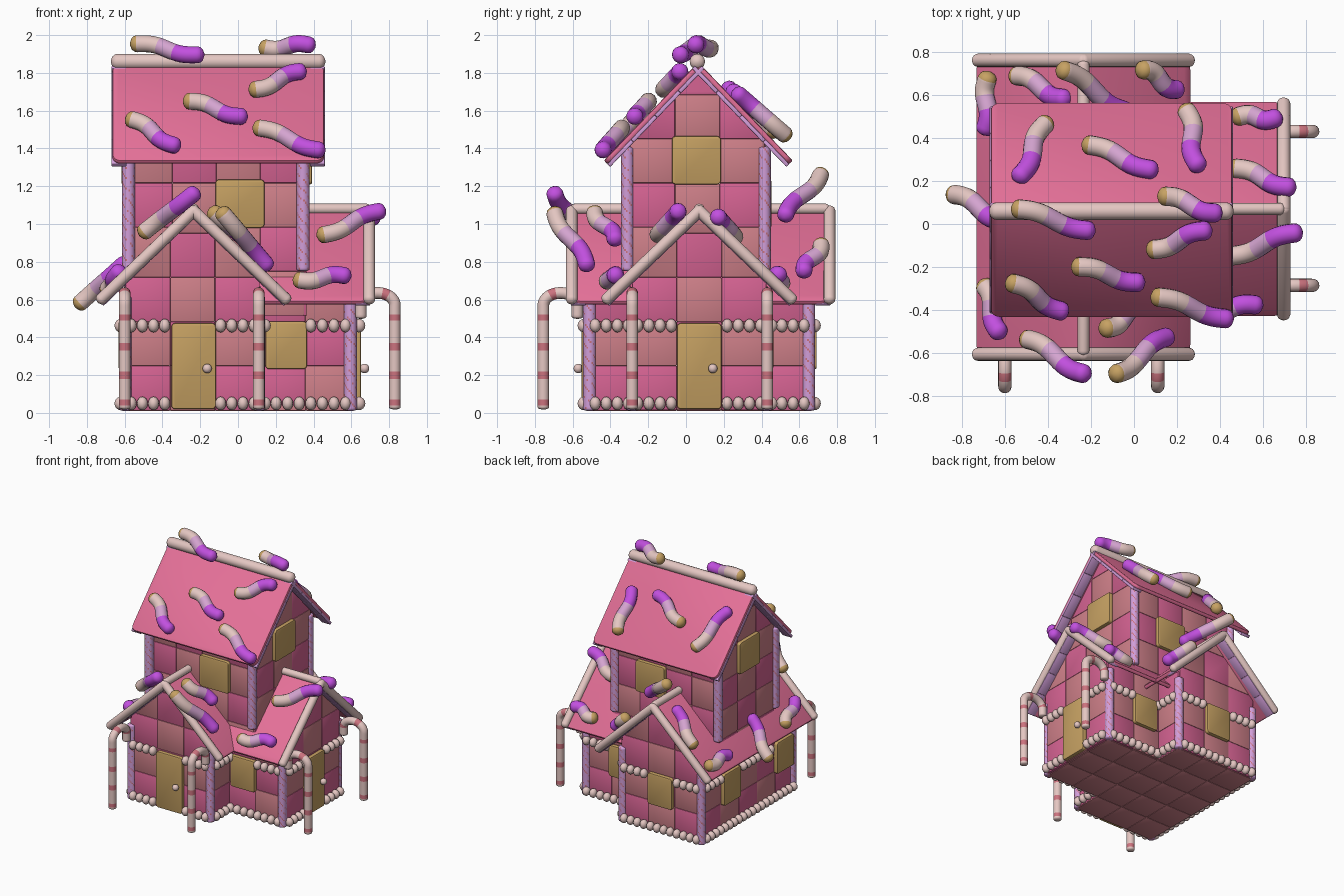
import bpy, bmesh, math, random
from mathutils import Vector, Matrix

if "Cube" in bpy.data.objects:
    bpy.data.objects.remove(bpy.data.objects["Cube"])
random.seed(4)

def mat(name, *rgb):
    m = bpy.data.materials.new(name)
    m.diffuse_color = (*rgb, 1)
    m.use_nodes = True
    m.node_tree.nodes["Principled BSDF"].inputs["Base Color"].default_value = m.diffuse_color
    return m

ROOF = mat("roof pink", .77, .16, .31)
PINK = mat("wall pink", .67, .125, .29)
DUSTY = mat("dusty pink", .62, .215, .25)
GOLD = mat("gold biscuit", .57, .36, .125)
CREAM = mat("cream", .78, .57, .54)
LILAC = mat("lilac", .64, .34, .69)
GUMMY = mat("gummy mauve", .66, .37, .63)
PURPLE = mat("purple", .54, .08, .74)
STRIPE = mat("stripe red", .60, .17, .21)

def finish(name, bm, mats, M=Matrix()):
    bmesh.ops.recalc_face_normals(bm, faces=bm.faces)
    me = bpy.data.meshes.new(name)
    bm.to_mesh(me)
    bm.free()
    me.transform(M)
    for m in mats:
        me.materials.append(m)
    ob = bpy.data.objects.new(name, me)
    bpy.context.collection.objects.link(ob)
    bpy.ops.object.select_all(action='DESELECT')
    bpy.context.view_layer.objects.active = ob
    ob.select_set(True)
    bpy.ops.object.shade_smooth_by_angle(angle=math.radians(40))
    return ob

def add_box(bm, c, size, bevel=.008, mi=0, rnd=0, axis=2):
    """Bevelled box; rnd rounds the four corners along the axis first."""
    b = bmesh.new()
    bmesh.ops.create_cube(b, size=1, matrix=Matrix.Translation(c) @ Matrix.Diagonal((*size, 1)))
    if rnd:
        es = [e for e in b.edges if abs(e.verts[0].co[axis] - e.verts[1].co[axis]) > size[axis] * .9]
        bmesh.ops.bevel(b, geom=es, offset=rnd, segments=5, affect='EDGES', profile=.5)
        es = [e for e in b.edges if abs(e.verts[0].co[axis] - e.verts[1].co[axis]) < 1e-5]
    else:
        es = b.edges[:]
    bmesh.ops.bevel(b, geom=es, offset=bevel, segments=2, affect='EDGES', profile=.5)
    for f in b.faces:
        f.material_index = mi
    tmp = bpy.data.meshes.new("tmp")
    b.to_mesh(tmp)
    b.free()
    bm.from_mesh(tmp)
    bpy.data.meshes.remove(tmp)

def tube(name, path, r, mats, pick=lambda s, t, k: 0, sides=14, cap=.8):
    """Round tube with domed ends; pick gives the material from length, fraction, side."""
    P = [Vector(p) for p in path]
    T = [(P[min(i + 1, len(P) - 1)] - P[max(i - 1, 0)]).normalized() for i in range(len(P))]
    S = [0]
    for a, b in zip(P, P[1:]):
        S.append(S[-1] + (b - a).length)
    side = T[0].orthogonal().normalized()
    rings = []
    angs = [math.radians(a) for a in (80, 50, 25)]
    for i, (p, t) in enumerate(zip(P, T)):
        if i:
            side = T[i - 1].rotation_difference(t) @ side
        R = [(p, r, S[i])]
        if i == 0:
            R = [(p - t * r * cap * math.sin(a), r * math.cos(a), 0) for a in angs] + R
        if i == len(P) - 1:
            R += [(p + t * r * cap * math.sin(a), r * math.cos(a), S[i]) for a in reversed(angs)]
        rings += [(c, q, s, side.copy(), t.cross(side)) for c, q, s in R]
    bm = bmesh.new()
    V = [[bm.verts.new(c + q * (math.cos(k * math.tau / sides) * u + math.sin(k * math.tau / sides) * v))
          for k in range(sides)] for c, q, s, u, v in rings]
    for i in range(len(V) - 1):
        s = (rings[i][2] + rings[i + 1][2]) / 2
        for k in range(sides):
            n = (k + 1) % sides
            bm.faces.new((V[i][k], V[i][n], V[i + 1][n], V[i + 1][k])).material_index = pick(s, s / S[-1], k)
    bm.faces.new(V[0]).material_index = pick(0, 0, 0)
    bm.faces.new(V[-1]).material_index = pick(S[-1], 1, 0)
    return finish(name, bm, mats)

def line(a, b, n=2):
    return [Vector(a).lerp(Vector(b), i / (n - 1)) for i in range(n)]

H = .234                                   # tile height

def frame(x, y, deg):
    return Matrix.Translation((x, y, 0)) @ Matrix.Rotation(math.radians(deg), 4, 'Z')

def wall(name, F, width, n, z0, rows, top=None, gable=None):
    """Chequered biscuit tiles; local x runs along the wall, local -y faces out."""
    bm, w = bmesh.new(), width / n
    for i in range(n):
        for j in range(rows):
            add_box(bm, ((i + .5) * w, .012, z0 + (j + .5) * H), (w, .05, H), .005, (i + j) % 2)
    cuts = [((0, 0, top), (0, 0, 1))] if top else []
    if gable:
        cuts += [((width / 2, 0, gable[0]), (s * gable[1], 0, 1)) for s in (1, -1)]
    for co, no in cuts:
        bmesh.ops.bisect_plane(bm, geom=bm.verts[:] + bm.edges[:] + bm.faces[:],
                               plane_co=co, plane_no=Vector(no).normalized(), clear_outer=True)
    finish(name, bm, [PINK, DUSTY], F)

def opening(name, F, u, z0, z1, w=.235):
    bm = bmesh.new()
    add_box(bm, (u, -.022, (z0 + z1) / 2), (w, .04, z1 - z0), .008, 0, .02, 1)
    finish(name, bm, [GOLD], F)

def beads(name, F, width, z, skip):
    """Row of icing drops, leaving out the span of a door or window."""
    bm, n = bmesh.new(), max(2, round(width / .058))
    for i in range(n):
        u = (i + .5) * width / n
        if any(abs(u - c) < .125 for c in skip):
            continue
        M = Matrix.Translation((u, -.03, z)) @ Matrix.Diagonal((.029, .034, .036, 1))
        bmesh.ops.create_uvsphere(bm, u_segments=12, v_segments=8, radius=1, matrix=M)
    finish(name, bm, [CREAM], F)

# lower storey: frame, width, tiles, gable?, doors, windows
G = (1.05, .96)
lower = [("front_gable", frame(-.595, -.51, 0), .71, 3, 1, [.36], []),
         ("front_recess", frame(.11, -.27, 0), .49, 2, 0, [], [.145]),
         ("right_gable", frame(.61, -.285, 90), .71, 3, 1, [.355], []),
         ("front_return", frame(.11, -.51, 90), .235, 1, 0, [], []),
         ("back_return", frame(.11, .42, 90), .235, 1, 0, [], []),
         ("back_recess", frame(.61, .42, 180), .49, 2, 0, [], [.345]),
         ("back_gable", frame(.11, .65, 180), .71, 3, 1, [], [.355]),
         ("left_wall", frame(-.59, .65, -90), 1.17, 5, 0, [], [.35, 1.03])]
for nm, F, w, n, g, doors, wins in lower:
    wall(nm, F, w, n, .015, 5 if g else 3, None if g else .67, G if g else None)
    for u in doors:
        opening(nm + "_door", F, u, .02, .475)
        bm = bmesh.new()
        bmesh.ops.create_uvsphere(bm, u_segments=14, v_segments=10, radius=.025,
                                  matrix=Matrix.Translation((u + .072, -.06, .235)))
        finish(nm + "_door_knob", bm, [CREAM], F)
    for u in wins:
        opening(nm + "_window", F, u, .232, .485, .22)
    beads(nm + "_base_icing", F, w, .05, doors)
    beads(nm + "_upper_icing", F, w, .462, doors + wins)

# tiled floor
bm = bmesh.new()
for i in range(5):
    for j in range(5):
        if i < 3 or 0 < j < 4:
            add_box(bm, (-.6 + .24 * (i + .5), -.52 + .235 * (j + .5), .025), (.24, .235, .03), .005)
finish("floor", bm, [DUSTY])

# upper storey
UG = (1.82, 1.05)
for nm, F, w, n, g, u, z in [
        ("upper_front", frame(-.58, -.285, 0), .93, 4, 0, .59, .98),
        ("upper_right", frame(.35, -.295, 90), .71, 3, 1, .35, 1.21),
        ("upper_back", frame(.35, .41, 180), .93, 4, 0, .34, .98),
        ("upper_left", frame(-.575, .415, -90), .71, 3, 1, .36, 1.21)]:
    wall(nm, F, w, n, .515, 6 if g else 4, None if g else 1.43, UG if g else None)
    opening(nm + "_window", F, u, z, z + .255, .26)

# candy corner posts with fine broken spiral streaks
def post(name, x, y, z0, z1):
    tube(name, line((x, y, z0), (x, y, z1), 60), .034, [LILAC, STRIPE],
         lambda s, t, k: int((k + int(s * 110)) % 6 == 0 and random.random() < .75), 24, .3)

for i, (x, y) in enumerate([(-.595, -.51), (.11, -.51), (.595, -.28), (.595, .425), (.11, .65), (-.595, .65)]):
    post(f"corner_post_{i}", x, y, .02, .61)
for i, (x, y) in enumerate([(-.58, -.31), (.345, -.31), (-.58, .415), (.345, .415)]):
    post(f"upper_post_{i}", x, y, .76, 1.40)

# roofs: local x along the ridge
def roof(name, F, a, b, ridge, eave, half, rolls, ends):
    L = math.hypot(half, ridge - eave)
    ang = math.atan2(ridge - eave, half)
    for s in (1, -1):
        R = F @ Matrix.Translation(((a + b) / 2, 0, ridge)) @ Matrix.Rotation(-s * ang, 4, 'X')
        bm = bmesh.new()
        add_box(bm, (0, s * L / 2, -.014), (b - a - .01, L, .03), .01, 0, .045)
        finish(name + "_panel", bm, [ROOF], R)
        bm = bmesh.new()
        for e in ends:                      # biscuit trim under the gable edge
            for i in range(4):
                add_box(bm, (e * ((b - a) / 2 - .04), s * (i + .5) * L / 4, -.022 if rolls else -.036),
                        (.08, L / 4, .022), .005)
        finish(name + "_trim", bm, [LILAC], R)
        if rolls:
            for e in ends:
                x = (b if e > 0 else a) - e * .005
                tube(name + "_gable_roll", [F @ Vector((x, 0, ridge)), F @ Vector((x, s * (half - .01), eave + .012))], .031, [CREAM])

roof("front_wing_roof", frame(-.235, 0, 90), -.61, .765, 1.07, .59, .5, True, (1, -1))
roof("right_wing_roof", frame(0, .07, 0), -.235, .7, 1.07, .59, .5, True, (1,))
roof("upper_roof", frame(0, .065, 0), -.67, .46, 1.855, 1.335, .5, False, (1, -1))
tube("front_wing_ridge_roll", line((-.235, -.59, 1.08), (-.235, .74, 1.08)), .028, [CREAM])
tube("right_wing_ridge_roll", line((-.2, .07, 1.08), (.68, .07, 1.08)), .028, [CREAM])
tube("upper_ridge_roll", line((-.64, .06, 1.86), (.43, .06, 1.86)), .041, [CREAM])

# striped canes: d points away from the house
def cane(name, x, y, d):
    base, d = Vector((x, y, 0)), Vector(d)
    pts = line((x, y, .03), (x, y, .57), 55)
    for i in range(1, 25):
        a = math.pi * i / 24
        pts.append(base + d * (.09 * (math.cos(a) - 1)) + Vector((0, 0, .57 + .065 * math.sin(a))))
    pts += [pts[-1] - Vector((0, 0, .012 * i)) for i in range(1, 6)]
    tube(name, pts, .031, [CREAM, STRIPE], lambda s, t, k: int((s - .005) % .15 < .034), 14, .4)

for x in (-.6, .11):
    cane("front_cane", x, -.755, (0, -1, 0))
for y in (-.285, .43):
    cane("right_cane", .83, y, (1, 0, 0))

# gummy worms: tail and head points, wriggling in the plane of the roof slope
def worm(name, e, n):
    A, B = Vector(e[:3]), Vector(e[3:])
    r, d = .045, (B - A).normalized()
    A, B = A + d * r * .8, B - d * r * .8
    side = d.cross(Vector(n)).normalized() * (.016 if d.x * d.y > 0 else -.016)
    pts = [A.lerp(B, k / 28) + side * math.sin(math.tau * k / 28) for k in range(29)]
    tube(name, pts, r, [GOLD, CREAM, GUMMY, PURPLE],
         lambda s, t, k: 0 if t < .01 else 1 if t < .36 else 2 if t < .66 else 3)

upper = [(-.59, -.26, 1.57, -.31, -.42, 1.40), (-.29, -.19, 1.66, .05, -.28, 1.56),
         (.06, -.13, 1.70, .36, -.02, 1.82), (.08, -.33, 1.52, .46, -.45, 1.38),
         (-.57, .08, 1.96, -.18, -.04, 1.89), (.11, .14, 1.93, .41, .04, 1.95),
         (-.40, .49, 1.47, -.54, .20, 1.74), (-.24, .38, 1.59, .11, .24, 1.71),
         (.24, .55, 1.45, .30, .25, 1.71)]
lower_w = [(.45, .50, .68, .69, .49, .74), (.44, .27, .92, .75, .16, 1.05),
           (.42, -.16, .93, .78, -.03, 1.08), (.29, -.42, .70, .60, -.37, .73),
           (-.86, .15, .56, -.58, .0, .81), (-.52, -.52, .94, -.21, -.71, 1.18),
           (-.10, -.71, 1.08, .17, -.51, .76), (-.15, -.50, 1.08, .06, -.36, .90),
           (-.70, -.26, .64, -.62, -.53, .76), (-.57, .70, .80, -.30, .57, 1.02),
           (-.68, .71, .68, -.69, .41, .68), (-.35, .73, 1.28, -.02, .51, 1.03),
           (.02, .73, .91, .22, .61, .73)]
for i, e in enumerate(upper):
    worm(f"upper_roof_worm_{i}", e, (0, -1 if e[1] < .1 else 1, 1))
for i, e in enumerate(lower_w):
    n = (-1, 0, 1) if e[0] < -.4 else (0, math.copysign(1, e[1]), 1) if e[0] > .25 else (1, 0, 1)
    worm(f"lower_roof_worm_{i}", e, n)
